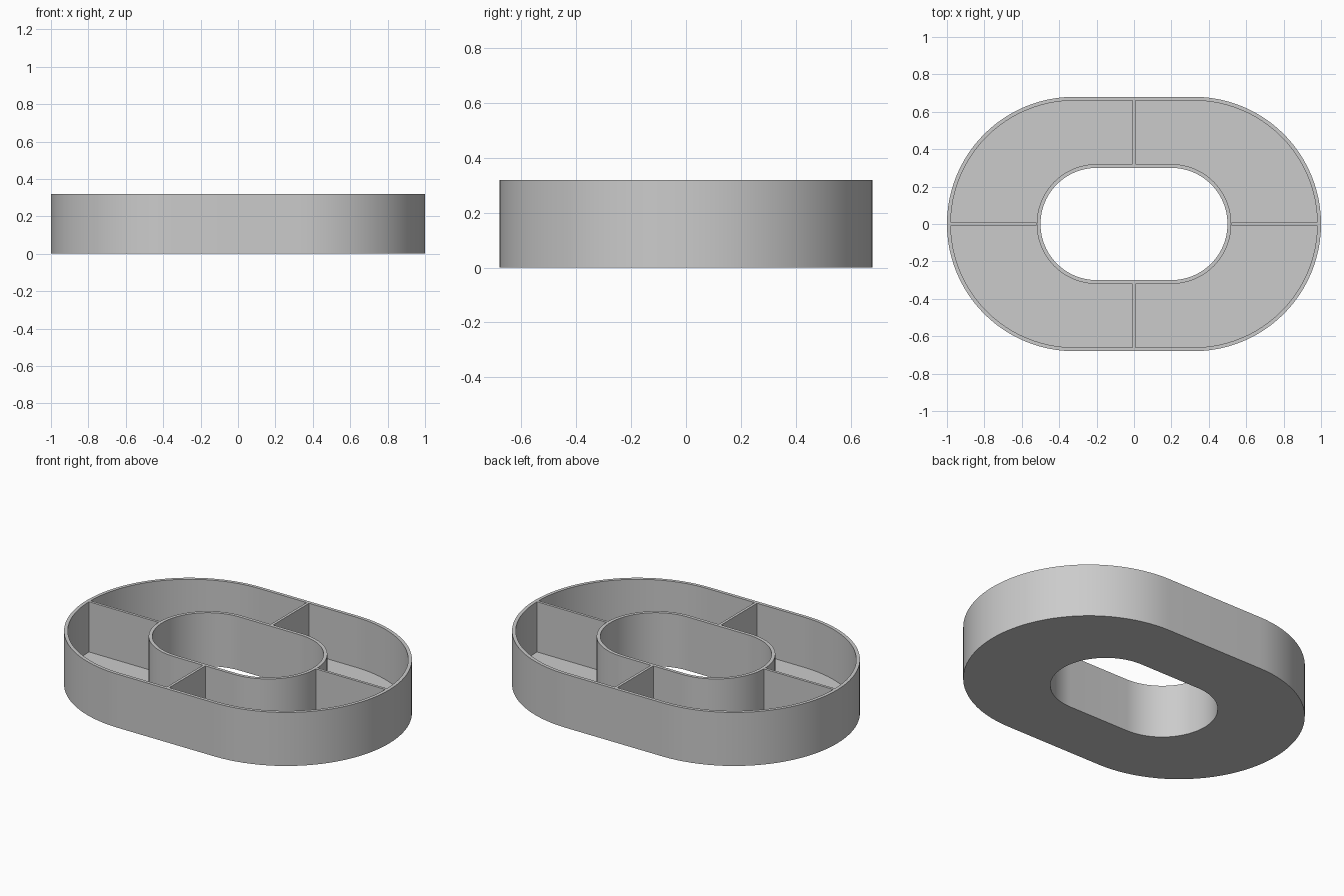
import bpy, bmesh, math

cube = bpy.data.objects.get("Cube")
if cube:
    bpy.data.objects.remove(cube, do_unlink=True)

HEIGHT, FLOOR, WALL, RIB = 0.32, 0.02, 0.02, 0.016
OUTER_R, OUTER_HALF = 0.68, 0.32   # end radius and half straight length
HOLE_R, HOLE_HALF = 0.30, 0.20
SEGMENTS = 48                      # per rounded end

grey = bpy.data.materials.new("light grey")
grey.use_nodes = True
colour = (0.6, 0.6, 0.6, 1)
grey.diffuse_color = colour
grey.node_tree.nodes["Principled BSDF"].inputs["Base Color"].default_value = colour


def finish(bm, name):
    bmesh.ops.recalc_face_normals(bm, faces=bm.faces)
    mesh = bpy.data.meshes.new(name)
    bm.to_mesh(mesh)
    bm.free()
    obj = bpy.data.objects.new(name, mesh)
    bpy.context.collection.objects.link(obj)
    mesh.materials.append(grey)
    return obj


def stadium(bm, radius, half, z):
    """Loop of vertices: two half circles joined by straight sides."""
    loop = []
    for side in (1, -1):
        for i in range(SEGMENTS + 1):
            a = math.pi * (i / SEGMENTS - 0.5)
            loop.append(bm.verts.new((side * (half + radius * math.cos(a)),
                                      side * radius * math.sin(a), z)))
    return loop


# Tray: wall and floor cross-section swept around the ring
bm = bmesh.new()
outer, outer_in = (OUTER_R, OUTER_HALF), (OUTER_R - WALL, OUTER_HALF)
hole, hole_out = (HOLE_R, HOLE_HALF), (HOLE_R + WALL, HOLE_HALF)
section = [(outer, 0), (outer, HEIGHT), (outer_in, HEIGHT), (outer_in, FLOOR),
           (hole_out, FLOOR), (hole_out, HEIGHT), (hole, HEIGHT), (hole, 0)]
loops = [stadium(bm, r, half, z) for (r, half), z in section]
for k, a in enumerate(loops):
    b = loops[(k + 1) % len(loops)]
    for i in range(len(a)):
        j = (i + 1) % len(a)
        bm.faces.new((a[i], a[j], b[j], b[i]))
tray = finish(bm, "ring_tray")
bpy.ops.object.select_all(action="DESELECT")
tray.select_set(True)
bpy.context.view_layer.objects.active = tray
bpy.ops.object.shade_smooth_by_angle(angle=math.radians(30))


# Dividers: thin upright panels between the two walls
def divider(name, dx, dy, start, end):
    bm = bmesh.new()
    bmesh.ops.create_cube(bm, size=1)
    mid, length = (start + end) / 2, end - start
    for v in bm.verts:
        v.co.x = v.co.x * (length if dx else RIB) + dx * mid
        v.co.y = v.co.y * (length if dy else RIB) + dy * mid
        v.co.z = FLOOR + (v.co.z + 0.5) * (HEIGHT - FLOOR)
    finish(bm, name)


long_span = (HOLE_R + HOLE_HALF + WALL, OUTER_R + OUTER_HALF - WALL)
short_span = (HOLE_R + WALL, OUTER_R - WALL)
divider("left_divider", 1, 0, *long_span)
divider("right_divider", -1, 0, *long_span)
divider("back_divider", 0, 1, *short_span)
divider("front_divider", 0, -1, *short_span)
